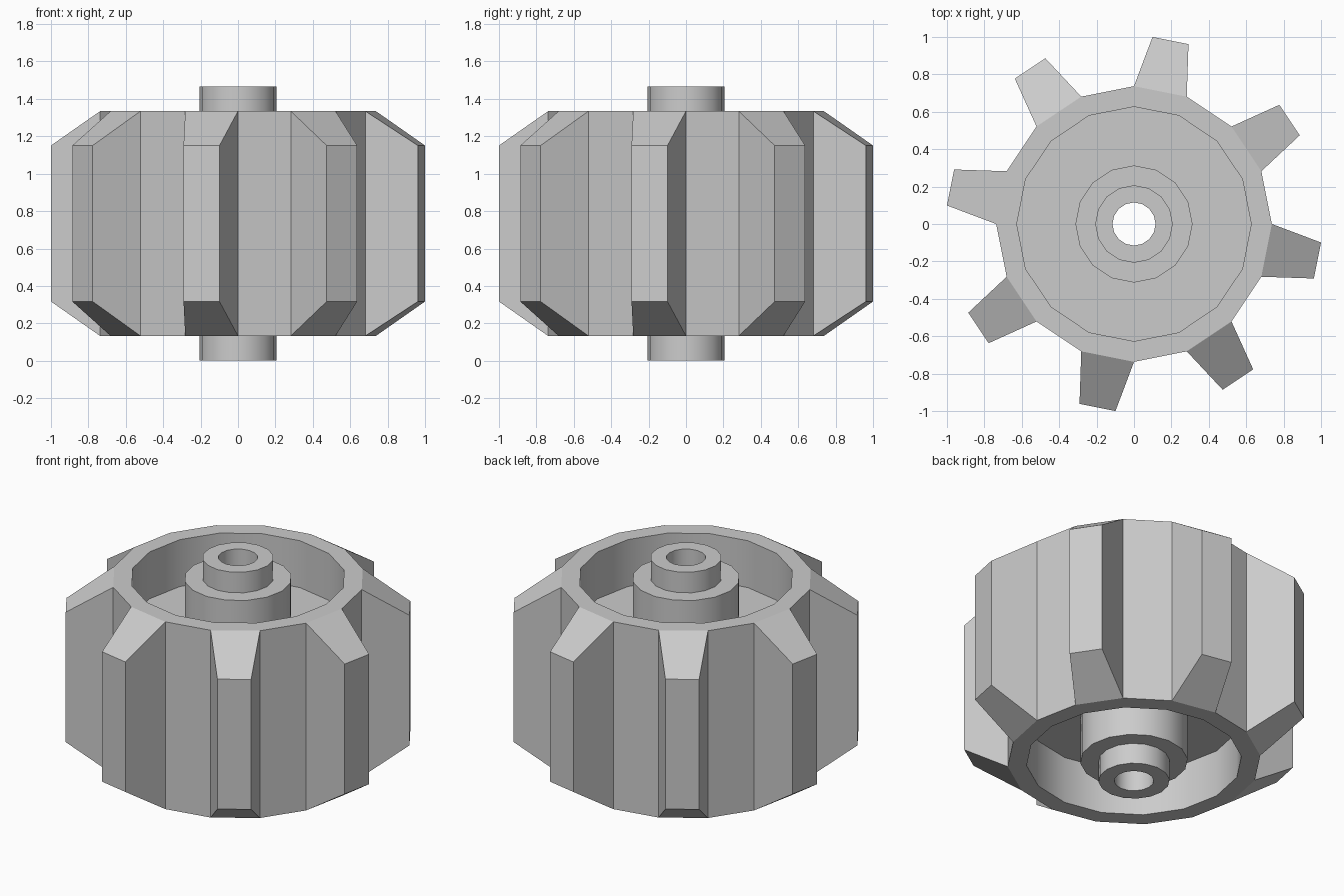
import bpy, bmesh, math

if "Cube" in bpy.data.objects:
    bpy.data.objects.remove(bpy.data.objects["Cube"])

SIDES = 16
MID, RIM, HUB = 0.7335, 0.601, 0.7335     # mid height, half heights of rim and hub
WEB, TOOTH = 0.30, 0.417                  # half heights of recessed web and tooth tip
TIP_R, TIP_HALF = 1.005, math.radians(5.6)

# Upper half of the wheel cross-section (radius, half height), bore to outer rim
upper = [(0.115, HUB), (0.207, HUB), (0.207, RIM), (0.313, RIM), (0.313, WEB),
         (0.627, WEB), (0.627, RIM), (0.737, RIM)]
profile = [(r, MID + h) for r, h in upper] + [(r, MID - h) for r, h in reversed(upper)]


def polar(r, a, z):
    return (r * math.cos(a), r * math.sin(a), z)


bm = bmesh.new()

# Spin the cross-section into a 16-sided wheel with hub, bosses and webs
step = 2 * math.pi / SIDES
rings = [[bm.verts.new(polar(r, i * step, z)) for i in range(SIDES)] for r, z in profile]
tooth_faces = []
for j in range(len(rings)):
    k = (j + 1) % len(rings)
    for i in range(SIDES):
        n = (i + 1) % SIDES
        f = bm.faces.new((rings[j][i], rings[j][n], rings[k][n], rings[k][i]))
        outer = j == len(upper) - 1
        f.smooth = not outer              # round inside, faceted outside
        if outer and i % 2 == 1:
            tooth_faces.append(f)
bmesh.ops.recalc_face_normals(bm, faces=bm.faces)

# Tapered teeth drawn out of every second outer face
for f in bmesh.ops.extrude_discrete_faces(bm, faces=tooth_faces)["faces"]:
    c = f.calc_center_median()
    mid = math.atan2(c.y, c.x)
    for v in f.verts:
        off = math.atan2(v.co.y, v.co.x) - mid
        off = math.atan2(math.sin(off), math.cos(off))
        v.co = polar(TIP_R, mid + math.copysign(TIP_HALF, off),
                     MID + math.copysign(TOOTH, v.co.z - MID))

# Crisp edges, flat teeth
bmesh.ops.recalc_face_normals(bm, faces=bm.faces)
for f in bm.faces:
    c = f.calc_center_median()
    if math.hypot(c.x, c.y) > 0.7:
        f.smooth = False
for e in bm.edges:
    e.smooth = e.calc_face_angle(0) < math.radians(30)

mesh = bpy.data.meshes.new("gear_wheel")
bm.to_mesh(mesh)
bm.free()
bpy.context.collection.objects.link(bpy.data.objects.new("gear_wheel", mesh))
